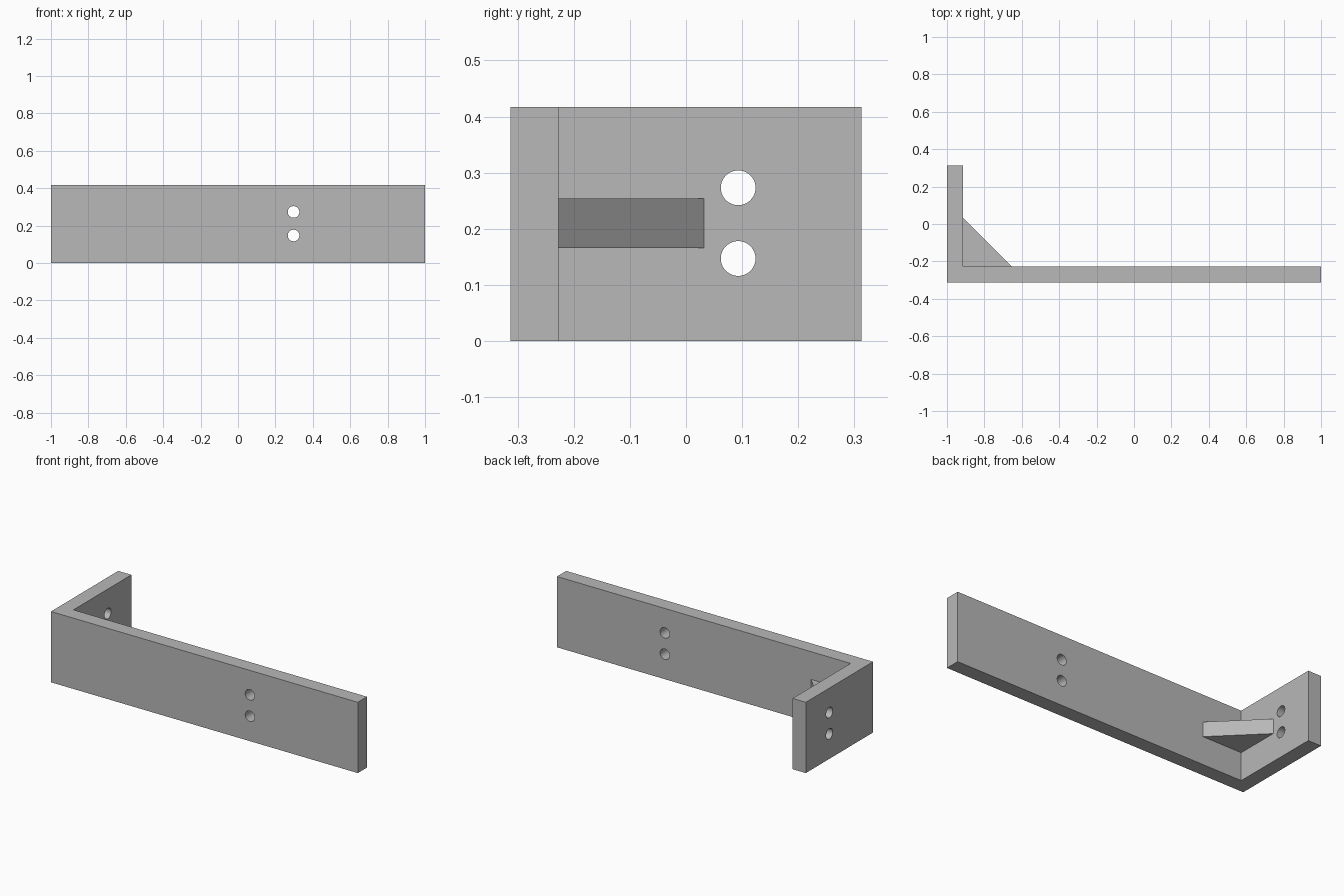
import bpy
import bmesh
from math import radians
from mathutils import Vector

cube = bpy.data.objects.get("Cube")
if cube:
    bpy.data.objects.remove(cube, do_unlink=True)

# Overall dimensions
HALF_X, HALF_Y, HEIGHT, THICK = 1.0, 0.313, 0.417, 0.086
INNER_X, INNER_Y = -HALF_X + THICK, -HALF_Y + THICK
HOLE_RADIUS = 0.031
HOLE_HEIGHTS = (0.147, 0.273)

grey = bpy.data.materials.new("plain_grey")
grey.use_nodes = True
colour = (0.48, 0.48, 0.48, 1)
grey.diffuse_color = colour
grey.node_tree.nodes["Principled BSDF"].inputs["Base Color"].default_value = colour


def extruded(name, outline, bottom, top):
    """Prism from a counter-clockwise plan outline."""
    bm = bmesh.new()
    base = bm.faces.new([bm.verts.new((x, y, bottom)) for x, y in outline])
    grown = bmesh.ops.extrude_face_region(bm, geom=[base])["geom"]
    verts = [v for v in grown if isinstance(v, bmesh.types.BMVert)]
    bmesh.ops.translate(bm, verts=verts, vec=Vector((0, 0, top - bottom)))
    bmesh.ops.recalc_face_normals(bm, faces=bm.faces)
    mesh = bpy.data.meshes.new(name)
    bm.to_mesh(mesh)
    bm.free()
    obj = bpy.data.objects.new(name, mesh)
    bpy.context.collection.objects.link(obj)
    mesh.materials.append(grey)
    return obj


def drill(obj, location, rotation):
    """Cut a round hole right through the plate."""
    bpy.ops.mesh.primitive_cylinder_add(vertices=48, radius=HOLE_RADIUS, depth=THICK * 3,
                                        location=location, rotation=rotation)
    cutter = bpy.context.object
    cutter.name = "hole_cutter"
    cutter.hide_render = True
    cutter.data.materials.append(grey)
    cut = obj.modifiers.new("hole", "BOOLEAN")
    cut.operation = "DIFFERENCE"
    cut.solver = "EXACT"
    cut.object = cutter
    bpy.context.view_layer.objects.active = obj
    bpy.ops.object.modifier_apply(modifier=cut.name)
    bpy.data.objects.remove(cutter, do_unlink=True)


# L-shaped bracket: long front plate and short side plate
bracket = extruded("angle_bracket", [
    (-HALF_X, -HALF_Y), (HALF_X, -HALF_Y), (HALF_X, INNER_Y),
    (INNER_X, INNER_Y), (INNER_X, HALF_Y), (-HALF_X, HALF_Y)], 0, HEIGHT)

# Pair of screw holes in each plate
for z in HOLE_HEIGHTS:
    drill(bracket, (0.297, -HALF_Y + THICK / 2, z), (radians(90), 0, 0))
    drill(bracket, (-HALF_X + THICK / 2, 0.093, z), (0, radians(90), 0))

# Triangular rib stiffening the inner corner
LEG = 0.259
rib = extruded("corner_rib", [
    (INNER_X, INNER_Y), (INNER_X + LEG, INNER_Y), (INNER_X, INNER_Y + LEG)], 0.166, 0.254)

# Smooth hole walls, crisp plate edges
bpy.ops.object.select_all(action="DESELECT")
bracket.select_set(True)
bpy.context.view_layer.objects.active = bracket
bpy.ops.object.shade_smooth_by_angle(angle=radians(30))
